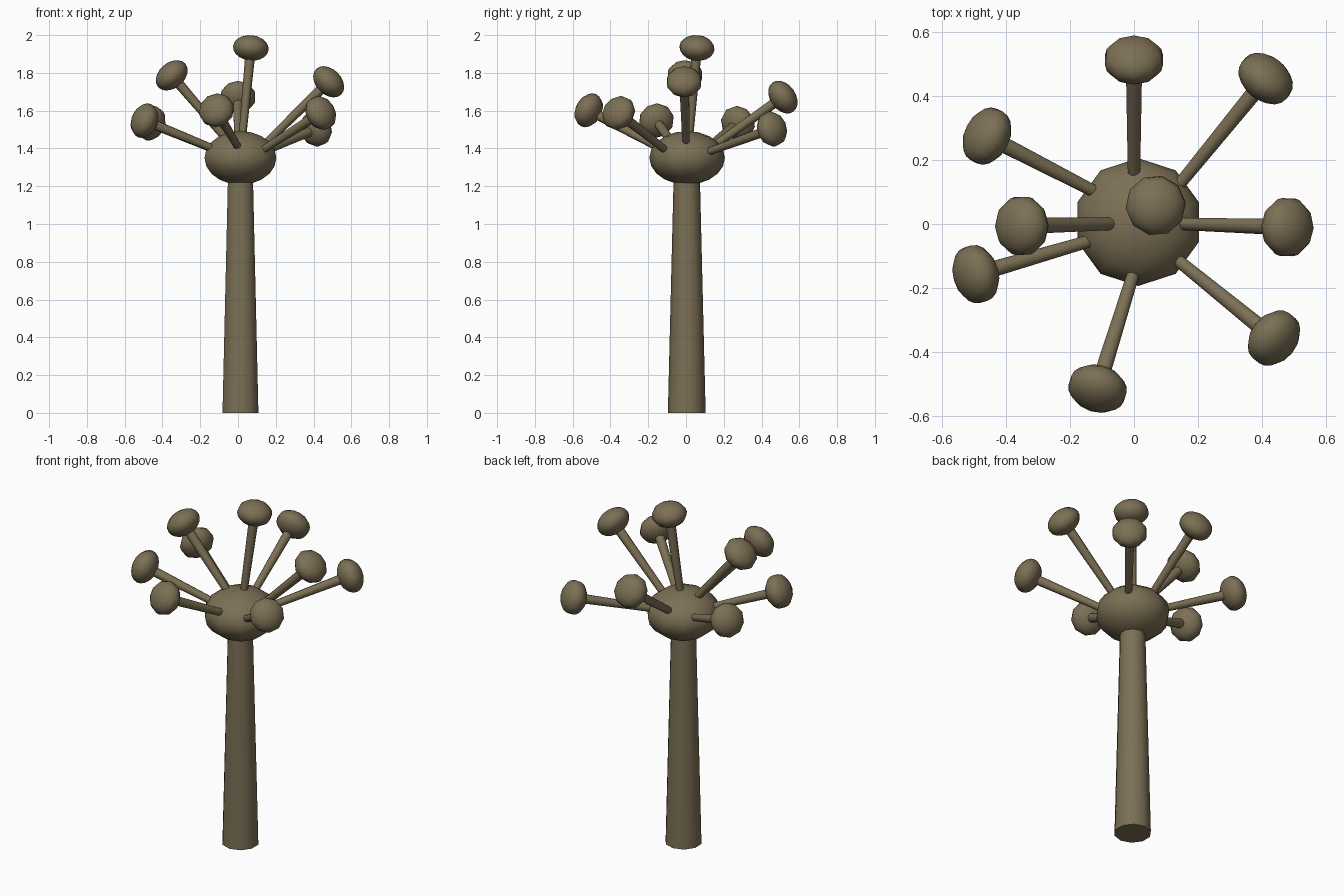
import bpy
import math
from mathutils import Vector

cube = bpy.data.objects.get("Cube")
if cube:
    bpy.data.objects.remove(cube, do_unlink=True)

# One earthy brown for the whole model
BROWN = (0.2, 0.16, 0.09, 1.0)
brown = bpy.data.materials.new("earthy_brown")
brown.use_nodes = True
brown.diffuse_color = BROWN
brown.node_tree.nodes["Principled BSDF"].inputs["Base Color"].default_value = BROWN

SIDES = 10
FLATTEN = 0.71


def finish(name):
    obj = bpy.context.object
    obj.name = name
    obj.data.materials.append(brown)
    bpy.ops.object.shade_smooth_by_angle(angle=math.radians(50))
    return obj


def tapered_rod(name, start, end, r_start, r_end):
    axis = end - start
    bpy.ops.mesh.primitive_cone_add(
        vertices=SIDES, radius1=r_start, radius2=r_end, depth=axis.length,
        location=(start + end) / 2,
        rotation=axis.to_track_quat('Z', 'Y').to_euler())
    return finish(name)


def flattened_ball(name, center, radius, axis):
    bpy.ops.mesh.primitive_uv_sphere_add(
        segments=SIDES, ring_count=SIDES, radius=radius, location=center,
        rotation=axis.to_track_quat('Z', 'Y').to_euler())
    bpy.context.object.scale.z = FLATTEN
    return finish(name)


# Trunk and head
UP = Vector((0, 0, 1))
head_center = Vector((0.013, 0.006, 1.35))
trunk_foot = Vector((0.013, 0.004, 0))
tapered_rod("trunk", trunk_foot, trunk_foot + UP * 1.27, 0.1, 0.069)
flattened_ball("head", head_center, 0.2, UP)

# Stalks: where each leaves the head, and the centre of its knob
stalks = {
    "top": ((0.025, 0.02, 1.48), (0.068, 0.058, 1.932)),
    "back": ((0.0, 0.17, 1.43), (0.0, 0.513, 1.672)),
    "back_left": ((0.155, 0.14, 1.39), (0.412, 0.455, 1.503)),
    "left": ((0.16, 0.0, 1.44), (0.48, -0.01, 1.753)),
    "front_left": ((0.145, -0.12, 1.4), (0.438, -0.357, 1.588)),
    "front": ((-0.005, -0.165, 1.415), (-0.114, -0.515, 1.602)),
    "front_right": ((-0.145, -0.055, 1.405), (-0.495, -0.157, 1.547)),
    "right": ((-0.08, 0.0, 1.47), (-0.351, -0.006, 1.787)),
    "back_right": ((-0.14, 0.11, 1.4), (-0.46, 0.275, 1.533)),
}
for side, (root, tip) in stalks.items():
    root, tip = Vector(root), Vector(tip)
    axis = (tip - root).normalized()
    tapered_rod(side + "_stalk", root - axis * 0.03, tip, 0.02, 0.027)
    flattened_ball(side + "_knob", tip, 0.095, axis)
